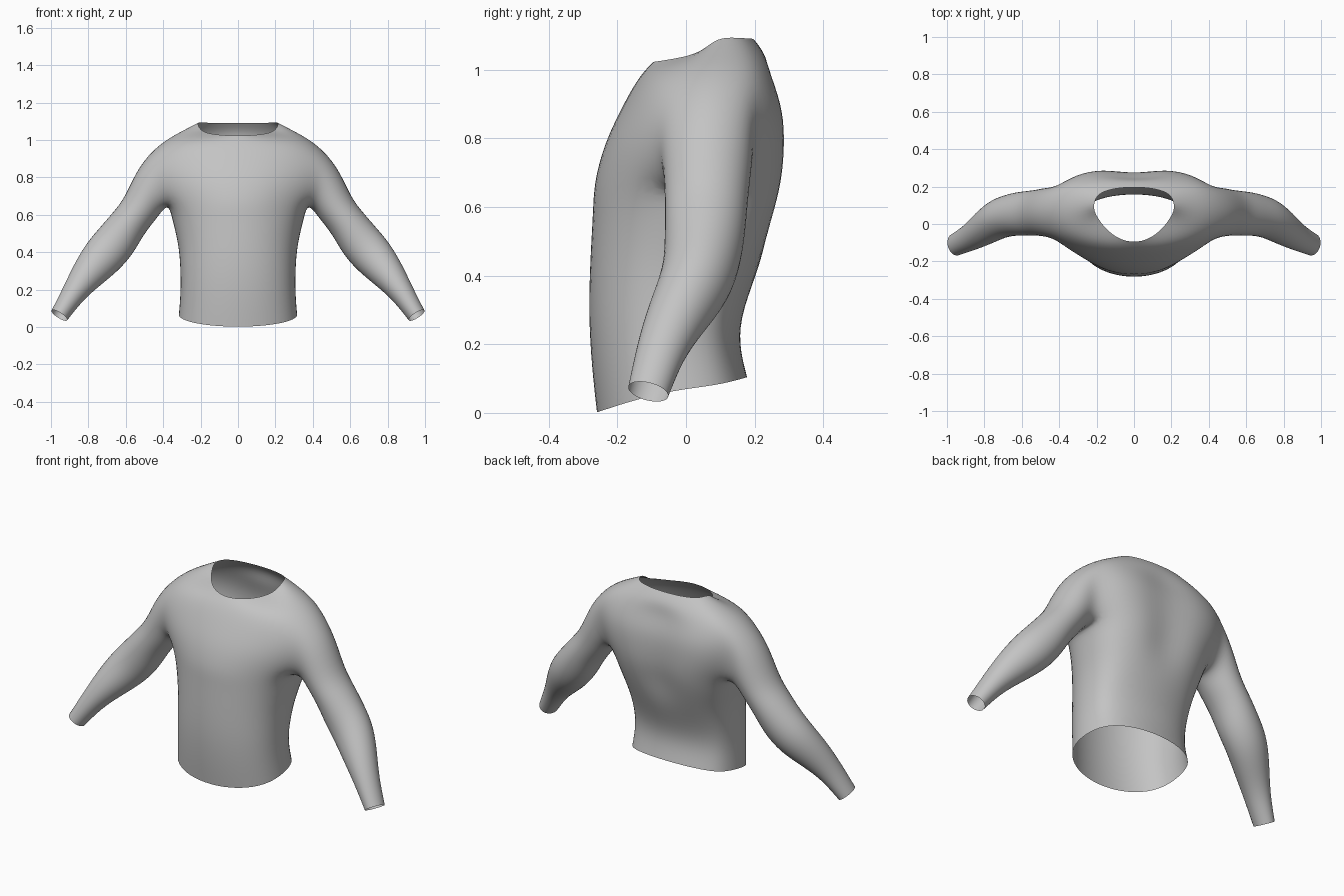
import bpy, bmesh, math
from mathutils import Vector

if "Cube" in bpy.data.objects:
    bpy.data.objects.remove(bpy.data.objects["Cube"])

fabric = bpy.data.materials.new("grey fabric")
fabric.diffuse_color = (0.55, 0.55, 0.55, 1)
fabric.use_nodes = True
fabric.node_tree.nodes["Principled BSDF"].inputs["Base Color"].default_value = fabric.diffuse_color

# Torso levels: front y, front z, back y, back z, half width, side y, side z
LEVELS = [
    (-.262, .00, .175, .105, .318, -.04, .065),  # hem
    (-.277, .13, .15, .20, .308, -.05, .18),
    (-.287, .29, .16, .30, .308, -.04, .30),
    (-.282, .45, .208, .45, .318, -.01, .44),
    (-.274, .59, .255, .58, .35, .03, .56),
    (-.272, .67, .28, .68, .37, .06, .65),       # armpit
    (-.243, .78, .288, .78, .43, .07, .76),
    (-.20, .87, .284, .88, .45, .08, .88),
    (-.157, .95, .265, .97, .425, .08, .98),     # shoulder top
    (-.125, .995, .235, 1.04, .32, .08, 1.04),
    (-.10, 1.022, .195, 1.09, .215, .09, 1.095), # neckline
]
# Sleeve stations: centre x, y, z, half thickness, half depth
SLEEVE = [
    (.468, .063, .742, .135, .133),
    (.52, .06, .635, .102, .123),
    (.587, .057, .553, .102, .120),
    (.65, .05, .46, .115, .115),
    (.725, .03, .375, .115, .108),
    (.81, -.03, .275, .090, .090),
    (.88, -.075, .18, .064, .072),
    (.955, -.11, .062, .050, .061),
]
SEG = 8                 # half-ring segments from front centre to back centre
PIT, TOP = 5, 8         # armhole rows
C0, C1 = 3, 5           # armhole columns
NECK = len(LEVELS) - 1

bm = bmesh.new()


def torso_point(row, col):
    yf, zf, yb, zb, w, ys, zs = LEVELS[row]
    t = math.pi * col / SEG
    c = abs(math.cos(t))
    x = 0 if col in (0, SEG) else w * 1.02 * math.sin(t)
    if col <= SEG // 2:
        ey, ez = (1.5, .5) if row == NECK else (.85, .8 if row == NECK - 1 else 1)
        y, z = ys + (yf - ys) * c ** ey * 1.01, zs + (zf - zs) * c ** ez
        if col == C0 and 5 <= row <= 7:
            y -= .03    # chest fold in front of the arm
    else:
        y, z = ys + (yb - ys) * c ** .6 * 1.03, zs + (zb - zs) * c
        if 3 <= row <= 7 and col > C1:
            y += .013   # shoulder blades
    if col == SEG and 4 <= row <= 8:
        y -= .04        # spine groove
    return (x, y, z)


# Torso half with an armhole left open
grid = {}
for r in range(len(LEVELS)):
    for c in range(SEG + 1):
        if not (PIT < r < TOP and C0 < c < C1):
            grid[r, c] = bm.verts.new(torso_point(r, c))
for r in range(len(LEVELS) - 1):
    for c in range(SEG):
        if not (PIT <= r < TOP and C0 <= c < C1):
            bm.faces.new([grid[r, c], grid[r, c + 1],
                          grid[r + 1, c + 1], grid[r + 1, c]])

# Armhole loop: from the armpit up the back, over the shoulder, down the front
loop = [(PIT, 4)] + [(r, C1) for r in range(PIT, TOP + 1)] + [(TOP, 4)]
loop += [(r, C0) for r in range(TOP, PIT - 1, -1)]
ring = [grid[k] for k in loop]
n = len(ring)

# Sleeve rings bridged onto the armhole
path = [Vector((.25, .07, .79))] + [Vector(s[:3]) for s in SLEEVE]
for i, (_, _, _, thick, depth) in enumerate(SLEEVE, 1):
    axis = (path[min(i + 1, len(path) - 1)] - path[i - 1]).normalized()
    side = Vector((0, 1, 0))
    side = (side - axis * side.dot(axis)).normalized()
    out = axis.cross(side)
    if out.x < 0:
        out = -out
    new = []
    for k in range(n):
        a = math.tau * k / n
        new.append(bm.verts.new(path[i] - out * (thick * 1.05 * math.cos(a))
                                + side * (depth * 1.05 * math.sin(a))))
    for k in range(n):
        j = (k + 1) % n
        bm.faces.new([ring[k], ring[j], new[j], new[k]])
    ring = new

bmesh.ops.recalc_face_normals(bm, faces=bm.faces)
# Make sure the front panel faces forward
bm.faces.ensure_lookup_table()
if bm.faces[0].normal.y > 0:
    bmesh.ops.reverse_faces(bm, faces=bm.faces)
for f in bm.faces:
    f.smooth = True

mesh = bpy.data.meshes.new("shirt")
bm.to_mesh(mesh)
bm.free()
mesh.materials.append(fabric)
shirt = bpy.data.objects.new("shirt", mesh)
bpy.context.collection.objects.link(shirt)

# Mirror to the other half, then round the surface
mirror = shirt.modifiers.new("mirror", 'MIRROR')
mirror.use_clip = True
mirror.merge_threshold = .001
smooth = shirt.modifiers.new("smooth", 'SUBSURF')
smooth.levels = smooth.render_levels = 2
